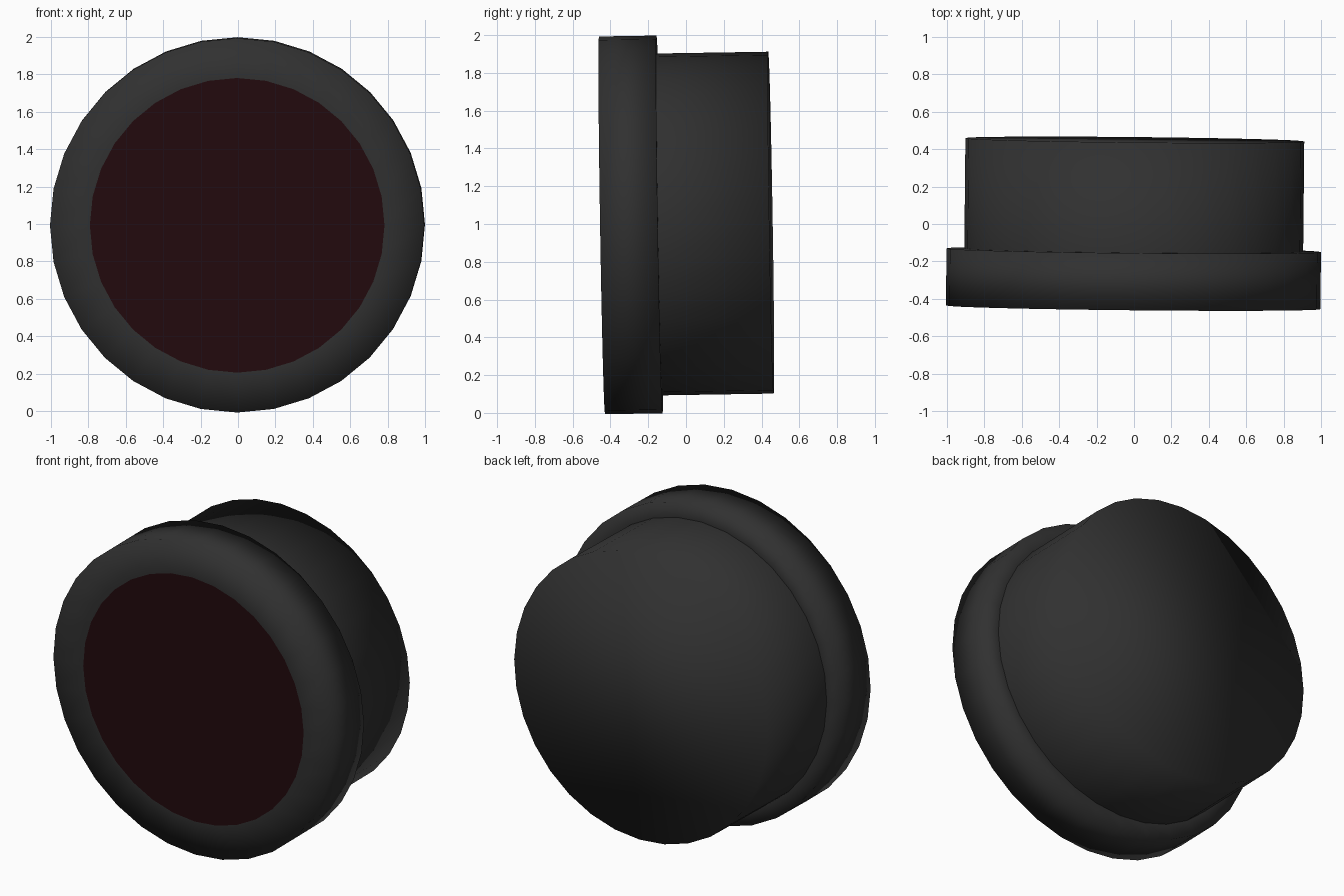
import bpy, bmesh, math
from mathutils import Matrix, Vector

if "Cube" in bpy.data.objects:
    bpy.data.objects.remove(bpy.data.objects["Cube"])

SIDES = 32
CENTRE = Vector((0, 0, 1))
# the whole part leans very slightly forward and to one side
AXIS = Vector((0.010, 1.0, 0.016)).normalized()
TILT = Matrix.Translation(CENTRE) @ Vector((0, 1, 0)).rotation_difference(AXIS).to_matrix().to_4x4()


def material(name, rgb):
    m = bpy.data.materials.new(name)
    m.diffuse_color = (*rgb, 1)
    m.use_nodes = True
    m.node_tree.nodes["Principled BSDF"].inputs["Base Color"].default_value = m.diffuse_color
    return m


def lathe(name, profile, mat, cap_start=False, cap_end=False):
    """Revolve (radius, y) points, front to back, around the tilted axis."""
    bm = bmesh.new()
    rings = []
    for r, y in profile:
        angles = [2 * math.pi * i / SIDES for i in range(SIDES)]
        rings.append([bm.verts.new((r * math.cos(a), y, r * math.sin(a))) for a in angles])
    for a, b in zip(rings, rings[1:]):
        for i in range(SIDES):
            j = (i + 1) % SIDES
            bm.faces.new((a[i], a[j], b[j], b[i]))
    if cap_start:
        bm.faces.new(rings[0])
    if cap_end:
        bm.faces.new(rings[-1][::-1])
    bm.normal_update()
    # make every face point away from the body
    for f in bm.faces:
        c = f.calc_center_median()
        flat = abs(f.normal.y) > 0.5
        if flat:
            outward = Vector((0, -1 if c.y < -0.3 else 1, 0))
        else:
            outward = Vector((c.x, 0, c.z))
        if f.normal.dot(outward) < 0:
            f.normal_flip()
        f.smooth = True
    bm.transform(TILT)
    me = bpy.data.meshes.new(name)
    bm.to_mesh(me)
    bm.free()
    ob = bpy.data.objects.new(name, me)
    me.materials.append(mat)
    bpy.context.collection.objects.link(ob)
    return ob


black = material("dark_plastic", (0.03, 0.03, 0.03))
red = material("dark_red_lens", (0.016, 0.003, 0.004))

# wide front rim with its flat ring and back step
lathe("front_rim", [(0.787, -0.445), (1.0, -0.445), (1.0, -0.14), (0.905, -0.14)], black)
# narrower drum behind, closed at the back
lathe("rear_drum", [(0.905, -0.14), (0.905, 0.45)], black, cap_end=True)
# flush lens in the front ring
lathe("lens", [(0.787, -0.445)], red, cap_start=True)
